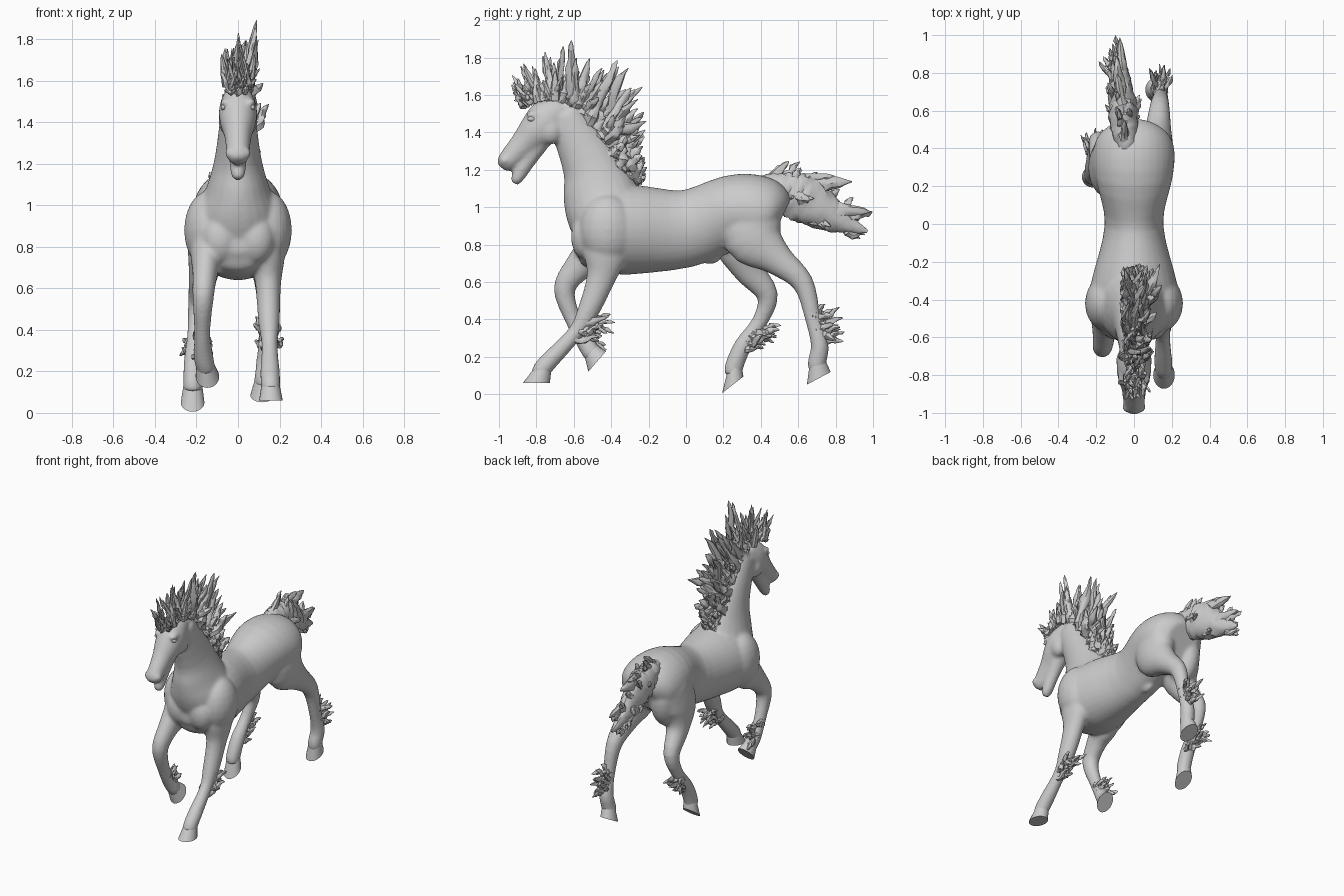
import bpy, bmesh, math
from random import seed, uniform
from mathutils import Vector

if "Cube" in bpy.data.objects:
    bpy.data.objects.remove(bpy.data.objects["Cube"])

seed(7)
X = Vector((1, 0, 0))


def spline(rows, steps):
    """Catmull-Rom through rows of numbers."""
    out, n = [], len(rows)
    for i in range(n - 1):
        quad = list(zip(rows[max(i - 1, 0)], rows[i], rows[i + 1], rows[min(i + 2, n - 1)]))
        for s in range(steps):
            t = s / steps
            out.append([q + 0.5 * t * (r - p + t * (2 * p - 5 * q + 4 * r - w + t * (3 * (q - r) + w - p)))
                        for p, q, r, w in quad])
    return out + [list(rows[-1])]


def loft(bm, rows, steps=4, segs=20, jitter=0, normal=None):
    """Tube through rows of (x, y, z, half width, half depth); x may be left out on the centre line."""
    rows = [r if len(r) == 5 else (0, *r) for r in rows]
    pts = spline(rows, steps)
    rings = []
    for i, (x, y, z, w, d) in enumerate(pts):
        a, b = pts[max(i - 1, 0)], pts[min(i + 1, len(pts) - 1)]
        t = normal or (Vector(b[:3]) - Vector(a[:3])).normalized()
        u = X - t * t.x
        u = u.normalized() if u.length > 0.15 else t.orthogonal().normalized()
        v = t.cross(u)
        ring = []
        for k in range(segs):
            an = math.tau * k / segs
            j = 1 + uniform(-jitter, jitter)
            ring.append(bm.verts.new(Vector((x, y, z)) + (u * math.cos(an) * w + v * math.sin(an) * d) * j))
        rings.append(ring)
    for r, s in zip(rings, rings[1:]):
        for k in range(segs):
            m = (k + 1) % segs
            bm.faces.new((r[k], r[m], s[m], s[k]))
    bm.faces.new(rings[0][::-1])
    bm.faces.new(rings[-1])


def tuft(bm, base, direction, length, r, curl=0.4, jitter=0.3):
    """Ragged, wavy, flame-shaped lock of hair."""
    d = Vector(direction).normalized()
    side = Vector((uniform(-.5, .5), uniform(-.5, .4), uniform(-.3, 1))) * curl * length
    rows = []
    for i in range(10):
        t = i / 9
        w = r * (1 - t) ** 0.7 * (0.8 + t / 2) * uniform(1 - jitter, 1 + jitter) + 0.002
        p = Vector(base) + d * length * t + side * (t * t - .25 * math.sin(t * math.tau))
        rows.append((*p, w * 0.8, w))
    loft(bm, rows, 1, 8, jitter)


def blob(bm, c, r):
    for v in bmesh.ops.create_uvsphere(bm, u_segments=20, v_segments=12, radius=1)['verts']:
        v.co = Vector(c) + Vector(a * b for a, b in zip(v.co, r))


def finish(bm, name, remesh=0):
    bmesh.ops.recalc_face_normals(bm, faces=bm.faces)
    me = bpy.data.meshes.new(name)
    bm.to_mesh(me)
    bm.free()
    ob = bpy.data.objects.new(name, me)
    bpy.context.collection.objects.link(ob)
    if remesh:
        m = ob.modifiers.new("fuse", 'REMESH')
        m.mode, m.voxel_size, m.use_smooth_shade = 'VOXEL', remesh, True
        s = ob.modifiers.new("soften", 'SMOOTH')
        s.factor, s.iterations = 0.5, 12
    else:
        bpy.ops.object.select_all(action='DESELECT')
        ob.select_set(True)
        bpy.context.view_layer.objects.active = ob
        bpy.ops.object.shade_smooth_by_angle(angle=math.radians(38))


# Torso, neck, head and jaw, later fused with the legs into one smooth skin
body = bmesh.new()
loft(body, [(-.60, .88, .09, .11), (-.55, .88, .17, .18), (-.44, .87, .24, .22), (-.3, .88, .225, .24),
            (0, .885, .155, .207), (.25, .975, .205, .197), (.38, .97, .215, .2),
            (.46, .95, .19, .175), (.505, .93, .12, .12)], segs=32)
loft(body, [(-.36, .8, .2, .19), (-.425, .96, .2, .21), (-.465, 1.09, .15, .197), (-.515, 1.24, .11, .153),
            (-.65, 1.5, .077, .1)], segs=24)
loft(body, [(-.66, 1.535, .06, .07), (-.735, 1.47, .09, .113), (-.80, 1.405, .088, .1),
            (-.87, 1.335, .066, .074), (-.96, 1.24, .053, .054), (-.985, 1.21, .03, .03)])
loft(body, [(-.76, 1.37, .06, .05), (-.84, 1.27, .045, .052), (-.9, 1.16, .037, .035), (-.915, 1.125, .02, .02)])
blob(body, (0, -.62, 1.525), (.06, .09, .06))
blob(body, (0, .13, .735), (.035, .06, .04))

# Nostrils, brows, cheeks, shoulders, haunches, eyes and ears on both sides
for s, side in ((-1, "left"), (1, "right")):
    blob(body, (s * .04, -.97, 1.25), (.022, .028, .028))
    blob(body, (s * .06, -.815, 1.495), (.026, .04, .022))
    blob(body, (s * .045, -.725, 1.41), (.05, .068, .075))
    blob(body, (s * .14, -.42, .88), (.12, .15, .19))
    blob(body, (s * .085, -.54, .84), (.09, .075, .12))
    blob(body, (s * .11, .37, .9), (.1, .138, .2))
    bm = bmesh.new()
    blob(bm, (s * .07, -.825, 1.472), (.013, .022, .014))
    finish(bm, "eye_" + side)
    bm = bmesh.new()
    tuft(bm, (s * .055, -.7, 1.57), (s * .15, 0, 1), .16, .03, 0, 0)
    finish(bm, "ear_" + side)

# Legs: shared thickness from top to pastern, each with its own joints in y and z
lower = [(.052, .058), (.039, .043), (.047, .048), (.047, .05)]
fore = [(.07, .1), (.083, .12), (.062, .078)] + lower
hind = [(.09, .15), (.097, .16), (.072, .088)] + lower


def leg(name, sizes, xs, joints, tilt, start, length, drop):
    pts = [(x[0], *j) for x, j in zip(spline([(x,) for x in xs], 4), joints)]
    ankle = Vector(pts[6]).lerp(Vector(pts[7]), .45)
    loft(body, [(*p, *s) for p, s in zip(pts, sizes)] + [(*ankle, .045, .048)])
    # Hoof with a flat tilted sole
    a = math.radians(tilt)
    bm = bmesh.new()
    loft(bm, [(*pts[6], .043, .046), (*pts[7], .057, .072)], 1, 24, normal=Vector((0, math.sin(a), -math.cos(a))))
    finish(bm, "hoof_" + name)
    # Feather of hair behind the lower leg
    path = spline(pts, 20)
    bm = bmesh.new()
    for i in range(20):
        p = Vector(path[int(start * 20) + i]) + X * uniform(-.03, .03)
        tuft(bm, p, (uniform(-.4, .4), 1, drop + uniform(-.35, .35)), length * uniform(.6, 1.1), .023)
    finish(bm, "feather_" + name)


leg("fore_right", fore, (.14, .152, .16), [(-.42, .92), (-.43, .76), (-.455, .62), (-.525, .44), (-.59, .33),
    (-.71, .2), (-.765, .14), (-.8, .06)], 0, 3.2, .15, -.2)
leg("fore_left", fore, (-.14, -.172, -.14), [(-.42, .92), (-.47, .78), (-.575, .68), (-.65, .56), (-.6, .39),
    (-.54, .28), (-.51, .23), (-.475, .175)], 49, 4.1, .11, 0)
leg("hind_right", hind, (.11, .14, .11), [(.35, .98), (.36, .84), (.49, .72), (.625, .595), (.68, .4),
    (.715, .26), (.7, .17), (.71, .085)], 28, 3.8, .13, .05)
leg("hind_left", hind, (-.13, -.205, -.22), [(.35, .98), (.3, .82), (.335, .67), (.435, .53), (.395, .39),
    (.305, .26), (.258, .15), (.25, .05)], 38, 4.2, .15, -.1)
finish(body, "horse_body", remesh=.01)

# Mane: locks along the crest, rows of (y, z, lean back in radians, length)
bm = bmesh.new()
for y, z, lean, ln in spline([(-.86, 1.545, -.6, .16), (-.68, 1.57, .15, .22), (-.5, 1.44, .72, .31),
                              (-.39, 1.26, 1.04, .2), (-.27, 1.13, 1.1, .07)], 18):
    r = .019 + .02 * max(0, min(1, (y + .75) * 4))
    for low, high, spread in ((.75, 1.0, .25), (.4, .65, .5), (.3, .5, .6)):
        a = lean + uniform(-spread, spread)
        tuft(bm, (uniform(-.045, .05), y, z), (.1 + uniform(-spread, spread), math.sin(a), math.cos(a)),
             ln * uniform(low, high), r * min(1, ln * 7))
tuft(bm, (.03, -.62, 1.58), (.4, .1, .9), .24, .035)
tuft(bm, (.06, -.42, 1.36), (.6, .6, .6), .22, .035)
for x in (-.025, 0, .025):
    tuft(bm, (x, -.8, 1.6), (x * 2, -.8, -.25), .11, .022)
finish(bm, "mane")

# Tail: ragged core, long forked locks and short locks around it
core = [(-.03, .38, 1.12, .05, .045), (-.05, .5, 1.1, .07, .085), (-.06, .62, 1.045, .073, .125),
        (-.08, .82, .93, .045, .07), (-.085, .97, .87, .005, .008)]
bm = bmesh.new()
loft(bm, core, 9, 18, .1)
for y, z, dy, dz, r in ((.45, 1.15, .1, .09, .03), (.55, 1.11, .33, 0, .06), (.55, 1.13, .24, .04, .045),
                        (.66, .99, .33, -.01, .055), (.62, 1, .28, -.14, .055), (.55, 1.05, .17, -.15, .05)):
    v = Vector((uniform(-.05, .03), dy, dz))
    tuft(bm, (-.05, y, z), v, v.length, r, .08, .22)
for x, y, z, w, d in spline(core, 9)[6:-6]:
    an = uniform(0, math.tau)
    o = Vector((math.cos(an) * w, 0, math.sin(an) * d))
    tuft(bm, Vector((x, y, z)) + o * .6, o.normalized() * .6 + Vector((0, .9, -.1)), uniform(.08, .14), .027)
finish(bm, "tail")
